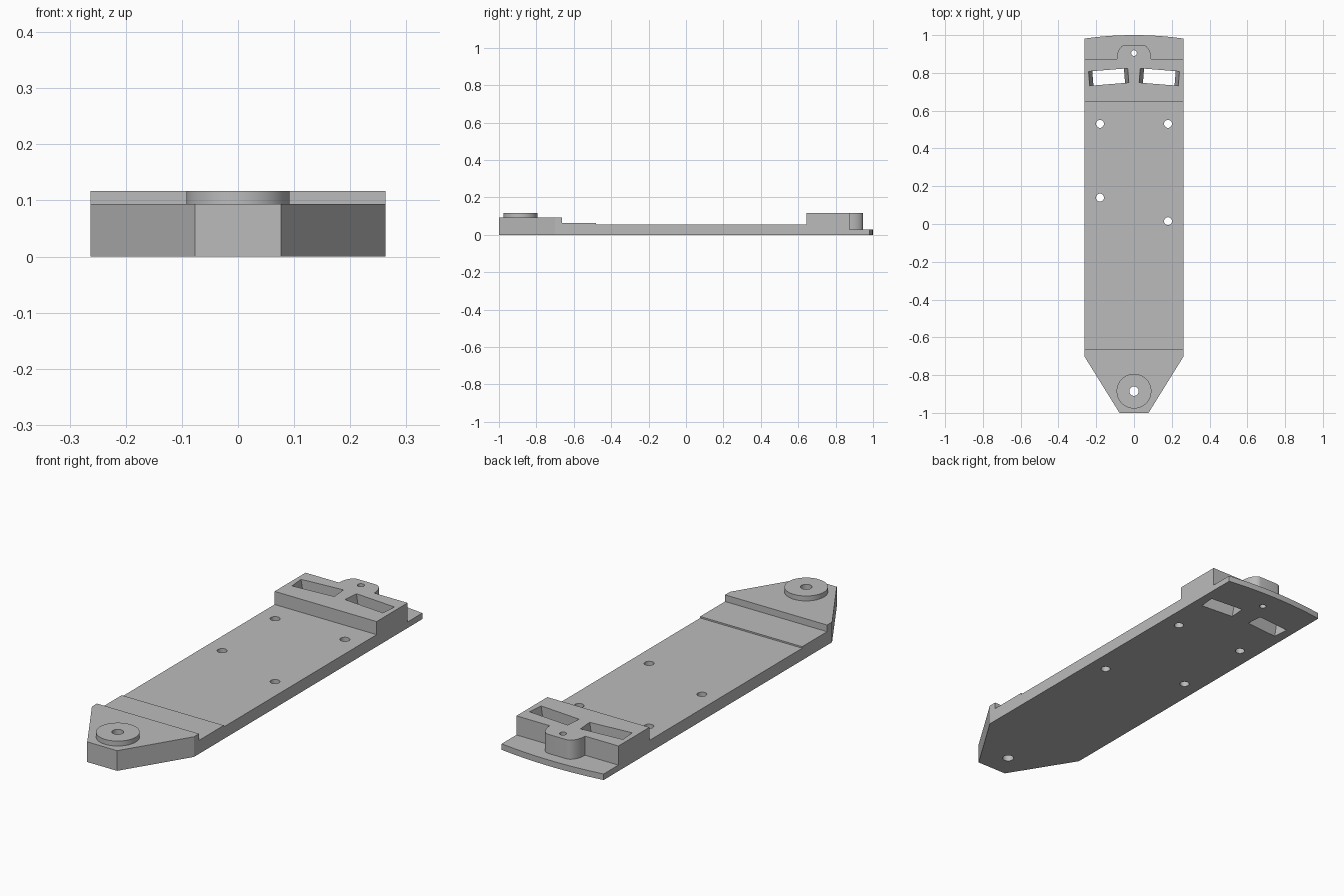
import bpy, bmesh, math
from mathutils import Matrix, Vector

cube = bpy.data.objects.get("Cube")
if cube:
    bpy.data.objects.remove(cube, do_unlink=True)

HALF = 0.263            # half width of the plate
PIVOT = -0.885          # pivot hole position along y
ARC = 1.0 - PIVOT       # rear edge is an arc around the pivot

grey = bpy.data.materials.new("plain grey")
grey.use_nodes = True
grey.diffuse_color = (0.5, 0.5, 0.5, 1)
grey.node_tree.nodes["Principled BSDF"].inputs["Base Color"].default_value = (0.5, 0.5, 0.5, 1)


def prism(name, points, offset):
    """Extrude a closed outline of 3D points along the offset."""
    bm = bmesh.new()
    face = bm.faces.new([bm.verts.new(p) for p in points])
    new = bmesh.ops.extrude_face_region(bm, geom=[face])["geom"]
    bmesh.ops.translate(bm, vec=Vector(offset),
                        verts=[v for v in new if isinstance(v, bmesh.types.BMVert)])
    bmesh.ops.recalc_face_normals(bm, faces=bm.faces)
    return finish(name, bm)


def finish(name, bm):
    mesh = bpy.data.meshes.new(name)
    bm.to_mesh(mesh)
    bm.free()
    mesh.materials.append(grey)
    obj = bpy.data.objects.new(name, mesh)
    bpy.context.collection.objects.link(obj)
    return obj


def cylinder(name, x, y, radius, z0, z1, sides=48):
    ring = [(x + radius * math.cos(a), y + radius * math.sin(a), z0)
            for a in (math.tau * i / sides for i in range(sides))]
    return prism(name, ring, (0, 0, z1 - z0))


def combine(target, tool, operation):
    """Apply a boolean and discard the tool."""
    mod = target.modifiers.new("join", "BOOLEAN")
    mod.operation, mod.object, mod.solver = operation, tool, "EXACT"
    graph = bpy.context.evaluated_depsgraph_get()
    mesh = bpy.data.meshes.new_from_object(target.evaluated_get(graph))
    target.modifiers.clear()
    target.data = mesh
    bpy.data.objects.remove(tool, do_unlink=True)


# Stepped side profile: nose, low step, deck, raised block, rear flange
profile = [(-1.1, 0), (-1.1, 0.094), (-0.663, 0.094), (-0.663, 0.063),
           (-0.48, 0.063), (-0.48, 0.056), (0.645, 0.056), (0.645, 0.117),
           (0.873, 0.117), (0.873, 0.028), (1.1, 0.028), (1.1, 0)]
plate = prism("mounting_plate", [(-0.4, y, z) for y, z in profile], (0.8, 0, 0))

# Plan outline: tapered nose and curved rear edge
swing = math.asin(HALF / ARC)
rear = [(ARC * math.sin(a), PIVOT + ARC * math.cos(a))
        for a in (swing * (1 - i / 12) for i in range(25))]
plan = [(-HALF, -0.70), (-0.077, -1), (0.077, -1), (HALF, -0.70)] + rear
combine(plate, prism("plan_cutter", [(x, y, -0.1) for x, y in plan], (0, 0, 0.4)), "INTERSECT")

# Round boss on the nose
combine(plate, cylinder("pivot_boss", 0, PIVOT, 0.092, 0.05, 0.117, 64), "UNION")

# Rounded lug behind the raised block
side = [(0.047 + 0.044 * math.cos(a), 0.873 + 0.074 * math.sin(a))
        for a in (math.pi / 2 * i / 10 for i in range(11))]
lug = [(0.091, 0.80)] + side + [(-x, y) for x, y in reversed(side)] + [(-0.091, 0.80)]
combine(plate, prism("rear_lug", [(x, y, 0.01) for x, y in lug], (0, 0, 0.107)), "UNION")

# Drilled holes
for x, y, r in [(0, PIVOT, 0.025), (0, 0.905, 0.015), (-0.18, 0.53, 0.021),
                (0.18, 0.53, 0.021), (-0.18, 0.14, 0.021), (0.18, 0.015, 0.021)]:
    combine(plate, cylinder("drill", x, y, r, -0.1, 0.3, 32), "DIFFERENCE")

# Pair of slots, tapered at the ends and turned around the pivot
for s in (-1, 1):
    centre = Vector((s * 0.134, 0.778, 0))
    turn = Matrix.Rotation(-s * math.atan2(0.134, centre.y - PIVOT), 4, "Z")
    slope = 0.02 / 0.117
    low, high = 0.084 - 0.05 * slope, 0.104 + 0.05 * slope
    ends = [(-low, -0.05), (low, -0.05), (high, 0.167), (-high, 0.167)]
    slot = prism("slot_cutter", [(x, -0.038, z) for x, z in ends], (0, 0.076, 0))
    slot.data.transform(Matrix.Translation(centre) @ turn)
    combine(plate, slot, "DIFFERENCE")

# Smooth the round walls, keep every corner sharp
bpy.ops.object.select_all(action="DESELECT")
plate.select_set(True)
bpy.context.view_layer.objects.active = plate
bpy.ops.object.shade_smooth_by_angle(angle=math.radians(25))
